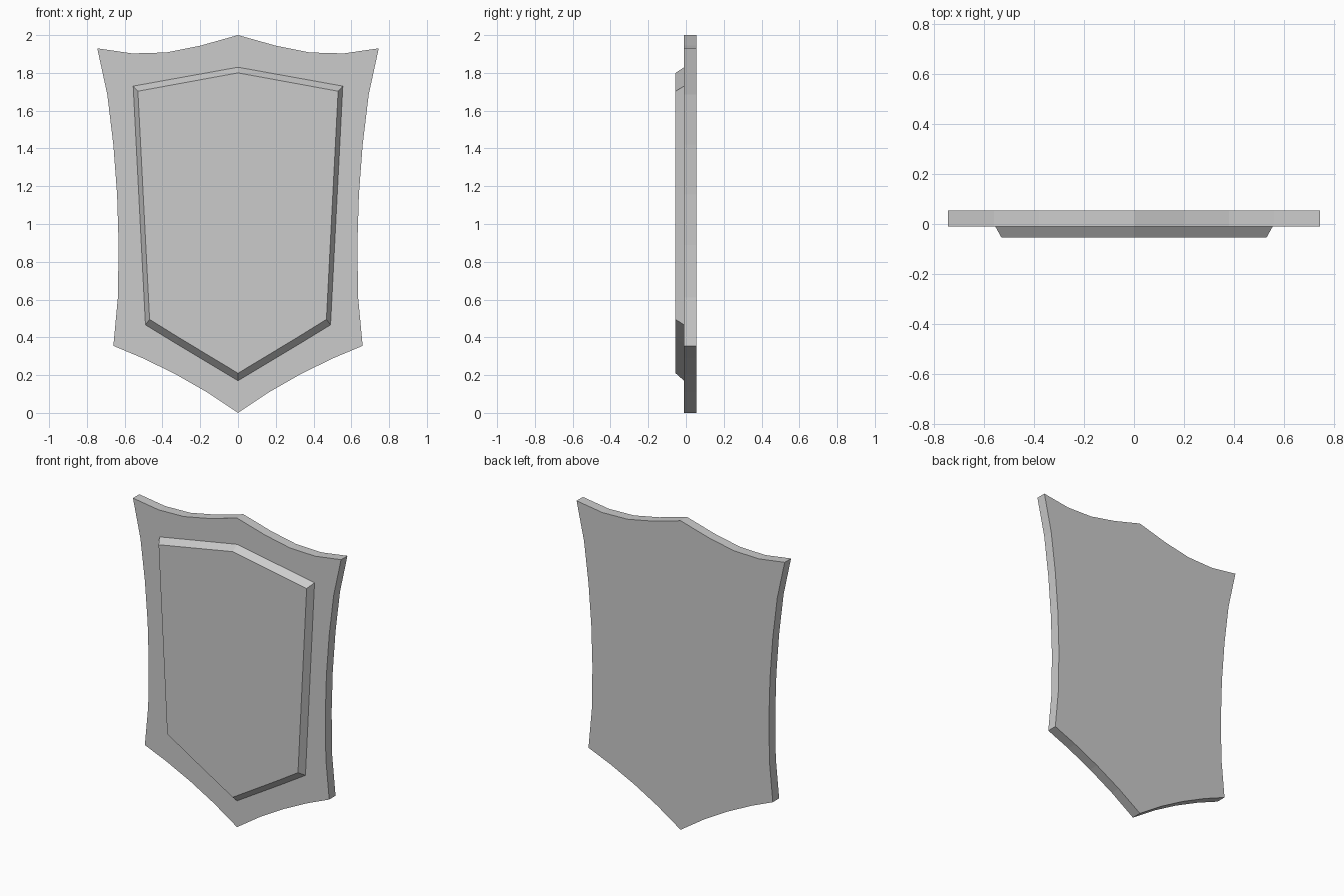
import bpy
import bmesh

if "Cube" in bpy.data.objects:
    bpy.data.objects.remove(bpy.data.objects["Cube"], do_unlink=True)

grey = bpy.data.materials.new("plain grey")
grey.use_nodes = True
grey.diffuse_color = (0.6, 0.6, 0.6, 1)
grey.node_tree.nodes["Principled BSDF"].inputs["Base Color"].default_value = (0.6, 0.6, 0.6, 1)


def mirrored(half):
    """Close a half outline that runs from top centre to bottom centre."""
    return half + [(-x, z) for x, z in half[-2:0:-1]]


def loft(name, sections):
    """Join matching outlines placed at successive depths into a closed solid."""
    bm = bmesh.new()
    rings = [[bm.verts.new((x, y, z)) for x, z in mirrored(half)] for y, half in sections]
    for a, b in zip(rings, rings[1:]):
        for i in range(len(a)):
            j = (i + 1) % len(a)
            bm.faces.new((a[i], a[j], b[j], b[i]))
    bm.faces.new(rings[0])
    bm.faces.new(rings[-1])
    bmesh.ops.recalc_face_normals(bm, faces=bm.faces)
    mesh = bpy.data.meshes.new(name)
    bm.to_mesh(mesh)
    bm.free()
    mesh.materials.append(grey)
    obj = bpy.data.objects.new(name, mesh)
    bpy.context.collection.objects.link(obj)
    return obj


# Back plate with scalloped top, sides and point
plate = [(0, 2), (0.2, 1.944), (0.38, 1.908), (0.56, 1.903), (0.745, 1.93),
         (0.692, 1.685), (0.66, 1.42), (0.64, 1.155), (0.632, 0.89),
         (0.636, 0.61), (0.66, 0.355), (0.505, 0.29), (0.335, 0.207),
         (0.165, 0.11), (0, 0)]
loft("shield_plate", [(0.055, plate), (-0.01, plate)])

# Raised front panel with sloping rim, seated in the plate
rim = [(0, 1.83), (0.555, 1.73), (0.49, 0.466), (0.325, 0.365), (0, 0.17)]
face = [(0, 1.8), (0.53, 1.703), (0.468, 0.495), (0.315, 0.4), (0, 0.21)]
loft("raised_panel", [(0.01, rim), (-0.01, rim), (-0.055, face)])
